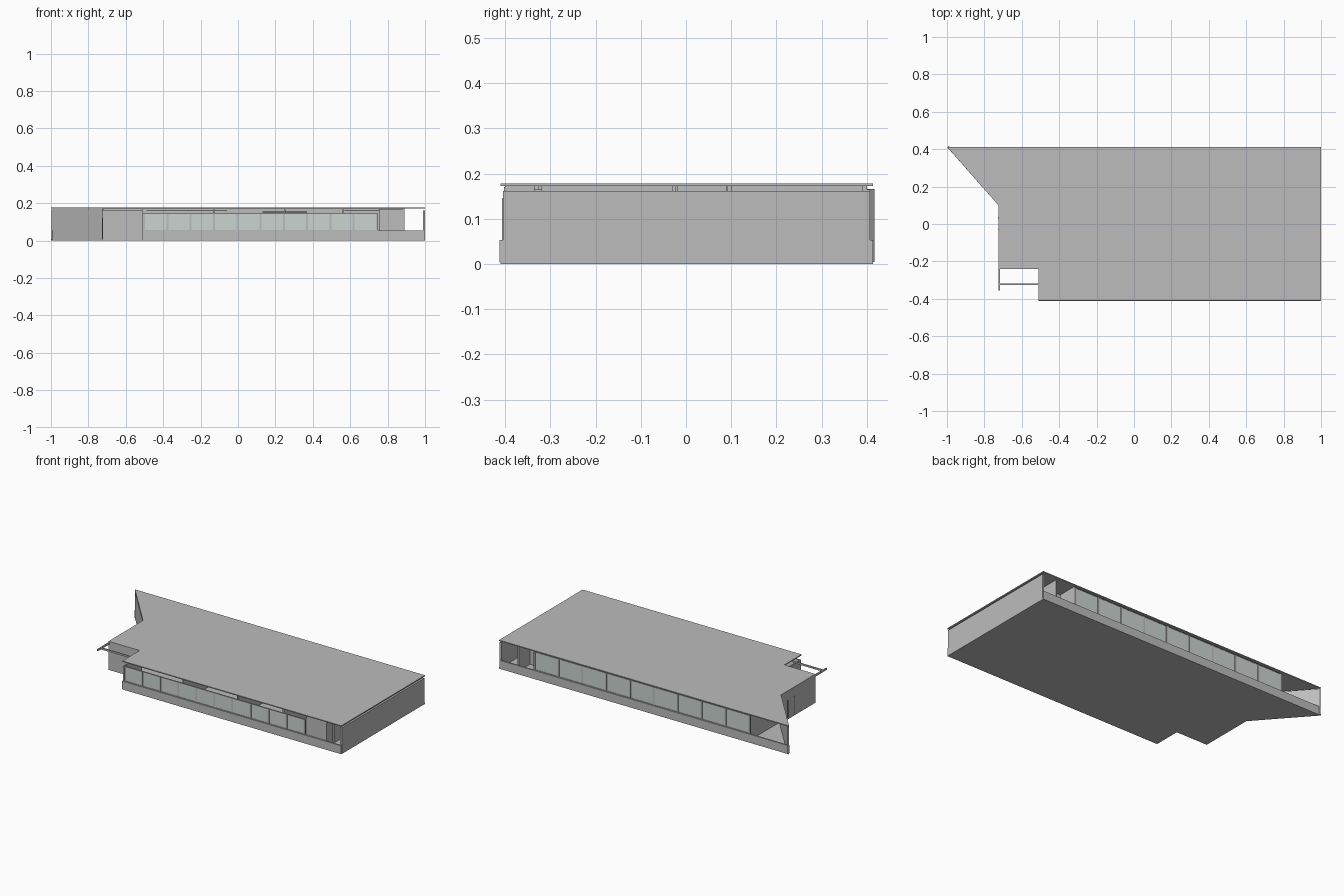
import bpy, bmesh
from mathutils import Vector

if "Cube" in bpy.data.objects:
    bpy.data.objects.remove(bpy.data.objects["Cube"])


def material(name, rgb):
    m = bpy.data.materials.new(name)
    m.diffuse_color = (*rgb, 1)
    m.use_nodes = True
    m.node_tree.nodes["Principled BSDF"].inputs["Base Color"].default_value = m.diffuse_color
    return m


GREY = material("light grey", (0.50, 0.505, 0.50))
GLASS = material("pale blue glass", (0.60, 0.66, 0.64))
DARK = material("dark trim", (0.10, 0.10, 0.10))


def add_prism(bm, outline, z0, z1):
    base = bm.faces.new([bm.verts.new((x, y, z0)) for x, y in outline])
    ext = bmesh.ops.extrude_face_region(bm, geom=[base])
    top = [v for v in ext["geom"] if isinstance(v, bmesh.types.BMVert)]
    bmesh.ops.translate(bm, verts=top, vec=(0, 0, z1 - z0))


def finish(name, bm, mat):
    bmesh.ops.recalc_face_normals(bm, faces=bm.faces)
    me = bpy.data.meshes.new(name)
    bm.to_mesh(me)
    bm.free()
    me.materials.append(mat)
    bpy.context.collection.objects.link(bpy.data.objects.new(name, me))


def prism(name, outline, z0, z1, mat=GREY):
    bm = bmesh.new()
    add_prism(bm, outline, z0, z1)
    finish(name, bm, mat)


def boxes(name, items, mat=GREY):
    """Each item is x0, x1, y0, y1, z0, z1."""
    bm = bmesh.new()
    for x0, x1, y0, y1, z0, z1 in items:
        add_prism(bm, [(x0, y0), (x1, y0), (x1, y1), (x0, y1)], z0, z1)
    finish(name, bm, mat)


def wall(name, a, b, t, z0, z1, mat=GREY):
    a, b = Vector(a), Vector(b)
    d = (b - a).normalized()
    n = Vector((-d.y, d.x)) * t
    prism(name, [a, b, b + n, a + n], z0, z1, mat)


# Footprint shared by floor and flat roof
plan = [(-1, 0.413), (-0.725, 0.1), (-0.725, -0.24), (-0.51, -0.24),
        (-0.51, -0.41), (1, -0.41), (1, 0.413)]
prism("floor", plan, 0.0, 0.008)
prism("roof", plan, 0.172, 0.178)

# Low parapets along front and back, and the tall end wall
boxes("front_sill_wall", [(-0.51, 0.998, -0.412, -0.402, 0.004, 0.053)])
boxes("back_sill_wall", [(-0.995, 0.998, 0.403, 0.413, 0.004, 0.053)])
boxes("right_end_wall", [(0.988, 1, -0.405, 0.407, 0, 0.162)])

# Solid walls of the left end: slanted wing, entrance side and recess
wall("slanted_wing_wall", (-0.998, 0.41), (-0.725, 0.1), 0.01, 0.004, 0.166)
boxes("left_wall", [(-0.725, -0.715, -0.24, 0.1, 0.004, 0.172)])
boxes("recess_back_wall", [(-0.725, -0.51, -0.24, -0.23, 0.004, 0.172)])
boxes("recess_side_wall", [(-0.51, -0.502, -0.40, -0.23, 0.004, 0.145)])
boxes("entrance_door_edges", [(-0.727, -0.724, y, y + 0.004, 0.008, 0.12)
                              for y in (-0.03, 0.03)], DARK)

# Open beams over the recessed entrance
boxes("canopy_beams", [(-0.725, -0.717, -0.355, -0.24, 0.162, 0.172),
                       (-0.725, -0.51, -0.326, -0.318, 0.162, 0.172)])

# Window bands: front has ten panes, back has nine taller ones
for name, x0, pitch, count, y, top in (("front", -0.502, 0.1245, 10, -0.402, 0.145),
                                       ("back", -0.72, 0.1645, 9, 0.402, 0.165)):
    boxes(name + "_window_panes",
          [(x0 + i * pitch + 0.005, x0 + (i + 1) * pitch - 0.005,
            y - 0.002, y + 0.002, 0.056, top - 0.003) for i in range(count)], GLASS)
    boxes(name + "_window_mullions",
          [(x0 + i * pitch - 0.005, x0 + i * pitch + 0.005,
            y - 0.005, y + 0.005, 0.05, top) for i in range(count + 1)])
    boxes(name + "_window_rails",
          [(x0, x0 + pitch * count, y - 0.004, y + 0.004, z, z + 0.004)
           for z in (0.052, top - 0.003)])

# Blank front panel and terrace partitions at the right end
boxes("front_blank_panel", [(0.755, 0.89, -0.402, -0.394, 0.05, 0.17)])
boxes("terrace_partition", [(0.88, 0.89, a, b, 0.008, 0.172) for a, b in
                            ((-0.40, -0.335), (-0.32, -0.03), (-0.02, 0.09),
                             (0.10, 0.39))])
boxes("back_terrace_walls", [(0.755, 0.765, 0.28, 0.40, 0.008, 0.172),
                             (0.765, 0.88, 0.27, 0.28, 0.008, 0.172)])

# Corridor walls running along the building, with cross partitions
boxes("corridor_walls", [(-0.715, 0.88, y, y + 0.008, 0.008, 0.172)
                         for y in (-0.03, 0.092)])
boxes("front_room_partitions", [(x, x + 0.008, -0.36, -0.03, 0.008, 0.165)
                                for x in (-0.13, 0.245, 0.56)])
boxes("back_room_partitions", [(x, x + 0.008, 0.10, 0.39, 0.008, 0.165)
                               for x in (-0.391, -0.062, 0.267)])
boxes("left_room_partition", [(-0.72, -0.712, 0.10, 0.40, 0.008, 0.172)])

# Thin ceiling rails seen through the gap above the front windows
boxes("ceiling_rails", [(-0.49, -0.06, -0.30, -0.295, 0.158, 0.162),
                        (0.13, 0.37, -0.34, -0.335, 0.150, 0.154),
                        (0.57, 0.87, -0.38, -0.375, 0.158, 0.161)], DARK)
